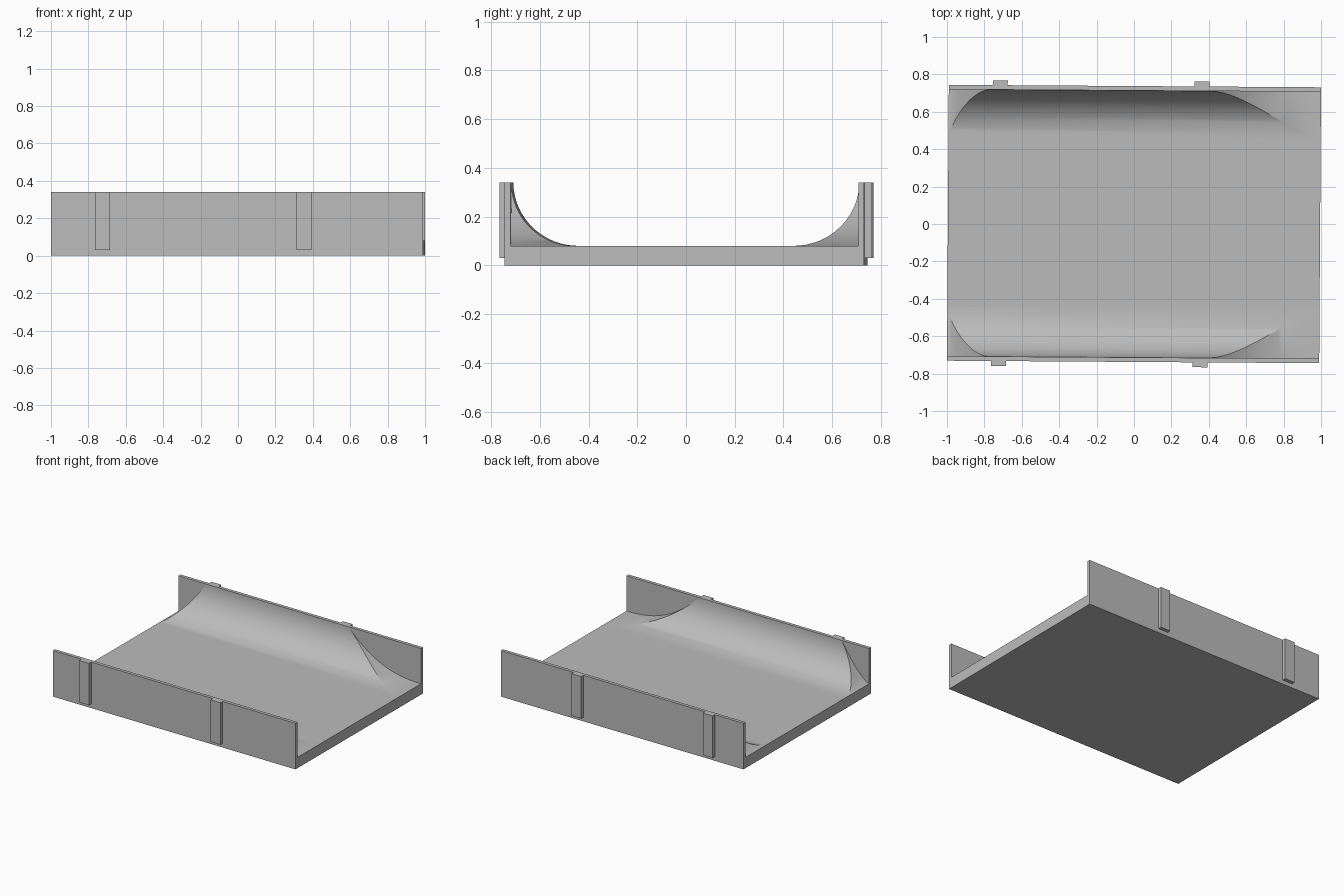
import bpy, bmesh, math
from mathutils import Matrix, Vector

cube = bpy.data.objects.get("Cube")
if cube:
    bpy.data.objects.remove(cube, do_unlink=True)

# Main dimensions
HALF_LEN = 0.995
OUTER, INNER = 0.7375, 0.7135   # wall faces
FLOOR, TOP = 0.08, 0.34
RADIUS = 0.265                  # width of the cove along each wall
TURN = Matrix.Rotation(math.radians(-0.38), 4, 'Z')

grey = bpy.data.materials.new("light grey")
grey.use_nodes = True
colour = (0.5, 0.5, 0.5, 1)
grey.diffuse_color = colour
grey.node_tree.nodes["Principled BSDF"].inputs["Base Color"].default_value = colour


def finish(name, bm, smooth=False):
    bmesh.ops.remove_doubles(bm, verts=bm.verts, dist=1e-5)
    bmesh.ops.recalc_face_normals(bm, faces=bm.faces)
    bm.transform(TURN)
    mesh = bpy.data.meshes.new(name)
    bm.to_mesh(mesh)
    bm.free()
    mesh.materials.append(grey)
    ob = bpy.data.objects.new(name, mesh)
    bpy.context.collection.objects.link(ob)
    if smooth:
        bpy.ops.object.select_all(action='DESELECT')
        ob.select_set(True)
        bpy.context.view_layer.objects.active = ob
        bpy.ops.object.shade_smooth_by_angle(angle=math.radians(25))
    return ob


def box(name, x0, x1, y0, y1, z0, z1):
    bm = bmesh.new()
    bmesh.ops.create_cube(bm, size=1)
    size = Vector((x1 - x0, y1 - y0, z1 - z0))
    for v in bm.verts:
        v.co = Vector((x0, y0, z0)) + (v.co + Vector((.5, .5, .5))) * size
    return finish(name, bm)


def cove(name, side, steps=28):
    """Rounded fill along a wall, falling away to the floor at both ends."""
    bm = bmesh.new()
    rings = []
    for i in range(steps + 1):
        a = math.pi / 2 * i / steps
        drop = min(1, math.sin(a))
        y = INNER - RADIUS + RADIUS * math.cos(a)
        z = TOP - (TOP - FLOOR) * drop
        # Each level spreads further towards the ends
        left = -0.77 - (HALF_LEN - 0.77) * (1 - (1 - drop) ** (1 / 1.4))
        right = 0.4 + (HALF_LEN - 0.4) * (1 - (1 - drop) ** (1 / 2.4))
        corners = [(left, INNER), (left, y), (right, y), (right, INNER)]
        rings.append([bm.verts.new((px, side * py, z)) for px, py in corners])
    for upper, lower in zip(rings, rings[1:]):
        for k in range(4):
            n = (k + 1) % 4
            bm.faces.new((upper[k], upper[n], lower[n], lower[k]))
    bm.faces.new(rings[-1])
    return finish(name, bm, smooth=True)


# Floor slab between the walls
box("floor_slab", -HALF_LEN, HALF_LEN, -INNER, INNER, 0, FLOOR)

# Walls, coves and outer ribs on both sides
for label, side in (("front", -1), ("back", 1)):
    y0, y1 = sorted((side * INNER, side * OUTER))
    box(label + "_wall", -HALF_LEN, HALF_LEN, y0, y1, 0, TOP)
    cove(label + "_cove", side)
    y0, y1 = sorted((side * OUTER, side * (OUTER + 0.026)))
    for end, x in (("right", -0.72), ("left", 0.358)):
        box(f"{label}_{end}_rib", x - 0.04, x + 0.04, y0, y1, 0.03, TOP)
